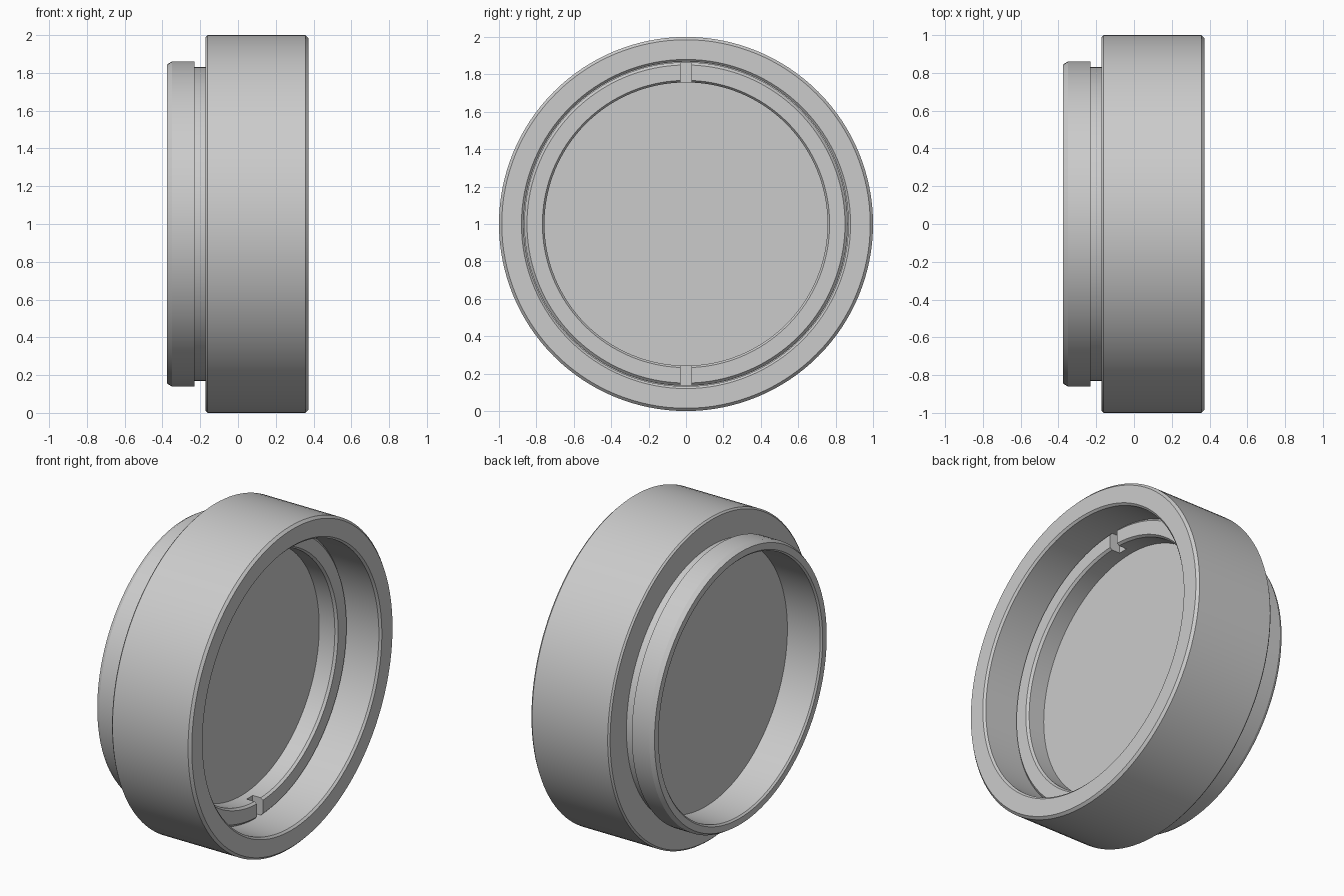
import bpy
import bmesh
import math
from mathutils import Matrix, Vector

if "Cube" in bpy.data.objects:
    bpy.data.objects.remove(bpy.data.objects["Cube"])

SEGMENTS = 128
CENTRE_Z = 1.0


def make_material(name, colour):
    mat = bpy.data.materials.new(name)
    mat.use_nodes = True
    mat.diffuse_color = colour
    mat.node_tree.nodes["Principled BSDF"].inputs["Base Color"].default_value = colour
    return mat


grey = make_material("plain grey", (0.6, 0.6, 0.6, 1.0))


def lathe(name, profile, closed=True):
    """Spin an (x, radius) profile around the horizontal x axis."""
    bm = bmesh.new()
    verts = [bm.verts.new((x, 0, r)) for x, r in profile]
    count = len(verts) if closed else len(verts) - 1
    edges = [bm.edges.new((verts[i], verts[(i + 1) % len(verts)])) for i in range(count)]
    bmesh.ops.spin(bm, geom=verts + edges, cent=(0, 0, 0), axis=(1, 0, 0),
                   angle=math.tau, steps=SEGMENTS, use_duplicate=False)
    bmesh.ops.remove_doubles(bm, verts=bm.verts[:], dist=1e-5)
    if not closed:
        bmesh.ops.holes_fill(bm, edges=[e for e in bm.edges if e.is_boundary], sides=0)
    bmesh.ops.recalc_face_normals(bm, faces=bm.faces[:])
    mesh = bpy.data.meshes.new(name)
    bm.to_mesh(mesh)
    bm.free()
    mesh.materials.append(grey)
    obj = bpy.data.objects.new(name, mesh)
    obj.location.z = CENTRE_Z
    bpy.context.collection.objects.link(obj)
    return obj


def activate(obj):
    bpy.ops.object.select_all(action='DESELECT')
    obj.select_set(True)
    bpy.context.view_layer.objects.active = obj


# Outer housing: wide barrel, narrow neck and mounting flange
housing = lathe("housing", [
    (0.372, 0.88), (0.372, 0.985), (0.357, 1.0),
    (-0.162, 1.0), (-0.172, 0.99), (-0.172, 0.83),
    (-0.23, 0.83), (-0.23, 0.86), (-0.35, 0.86), (-0.375, 0.845),
    (-0.375, 0.805), (-0.365, 0.795), (0.03, 0.795),
    (0.03, 0.868), (0.36, 0.868),
])

# Flat disc held in the bore
disc = lathe("glass_disc", [(-0.14, 0.80), (0.028, 0.80)], closed=False)

# Retaining ring with chamfered edges
ring = lathe("retaining_ring", [
    (0.025, 0.865), (0.135, 0.865), (0.15, 0.85),
    (0.15, 0.768), (0.135, 0.757), (0.025, 0.757),
])

# Spanner slots at the top and bottom of the ring
bm = bmesh.new()
for side in (1, -1):
    matrix = (Matrix.Translation(Vector((0.14, 0, side * 0.81)))
              @ Matrix.Diagonal((0.12, 0.06, 0.16, 1)))
    bmesh.ops.create_cube(bm, size=1, matrix=matrix)
slot_mesh = bpy.data.meshes.new("slot_cutter")
bm.to_mesh(slot_mesh)
bm.free()
slot_mesh.materials.append(grey)
cutter = bpy.data.objects.new("slot_cutter", slot_mesh)
cutter.location.z = CENTRE_Z
cutter.hide_render = True
bpy.context.collection.objects.link(cutter)

activate(ring)
slots = ring.modifiers.new("slots", 'BOOLEAN')
slots.operation = 'DIFFERENCE'
slots.solver = 'EXACT'
slots.object = cutter
bpy.ops.object.modifier_apply(modifier=slots.name)
bpy.data.objects.remove(cutter)

# Smooth round walls, crisp rims
for part in (housing, disc, ring):
    activate(part)
    bpy.ops.object.shade_smooth_by_angle(angle=math.radians(25))
